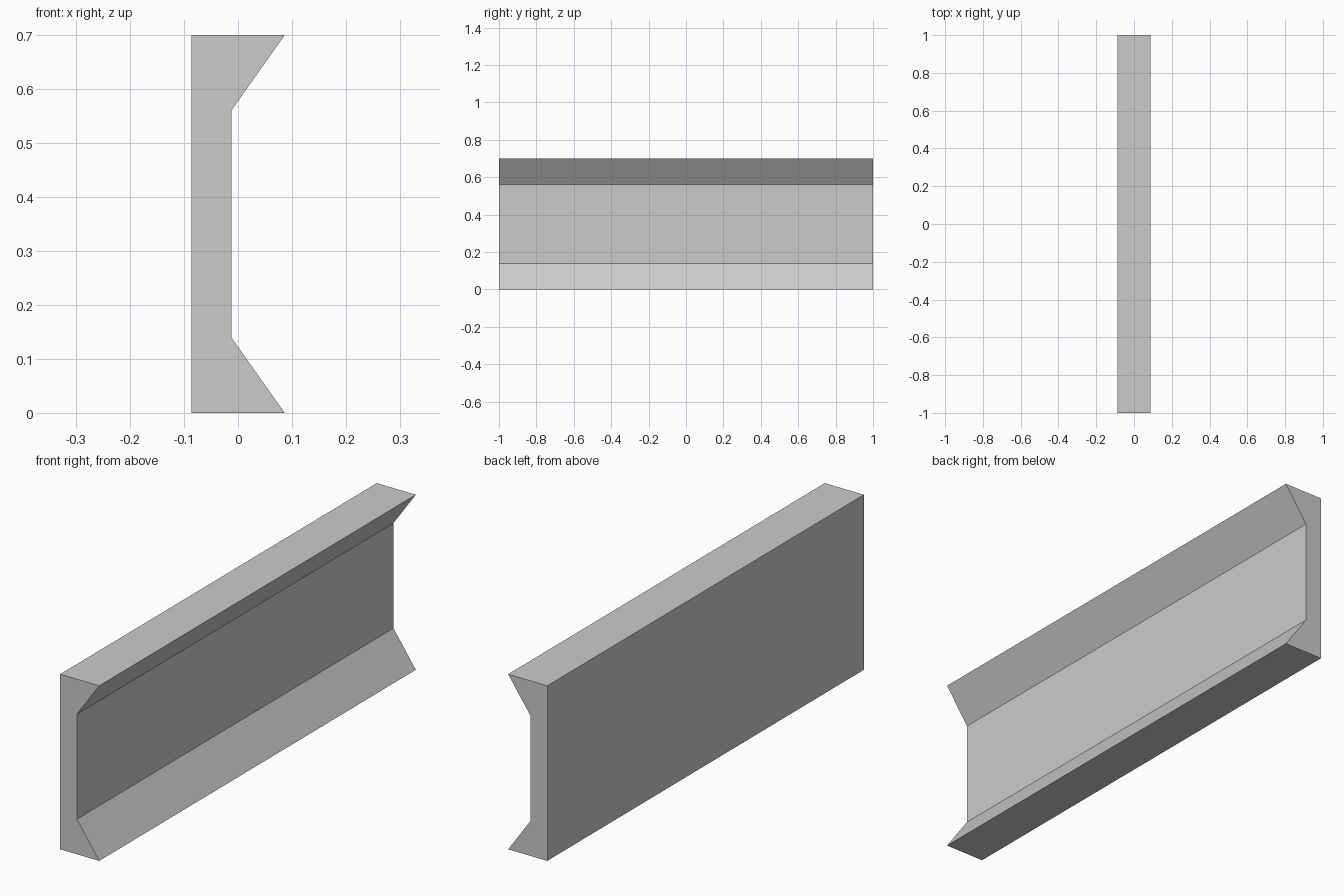
import bpy
import bmesh

if "Cube" in bpy.data.objects:
    bpy.data.objects.remove(bpy.data.objects["Cube"])

HALF_LENGTH = 1.0
HALF_WIDTH = 0.0865
HEIGHT = 0.70
WEB_X = -0.0125
FLANGE = 0.14

# Channel cross-section (x, z): flat back, recessed web, two tapered flanges
profile = [
    (-HALF_WIDTH, 0),
    (HALF_WIDTH, 0),
    (WEB_X, FLANGE),
    (WEB_X, HEIGHT - FLANGE),
    (HALF_WIDTH, HEIGHT),
    (-HALF_WIDTH, HEIGHT),
]

# Extrude the section along y
bm = bmesh.new()
end = bm.faces.new([bm.verts.new((x, -HALF_LENGTH, z)) for x, z in profile])
result = bmesh.ops.extrude_face_region(bm, geom=[end], use_keep_orig=True)
moved = [v for v in result["geom"] if isinstance(v, bmesh.types.BMVert)]
bmesh.ops.translate(bm, verts=moved, vec=(0, 2 * HALF_LENGTH, 0))
bmesh.ops.recalc_face_normals(bm, faces=bm.faces[:])

mesh = bpy.data.meshes.new("channel_beam")
bm.to_mesh(mesh)
bm.free()
beam = bpy.data.objects.new("channel_beam", mesh)
bpy.context.collection.objects.link(beam)
